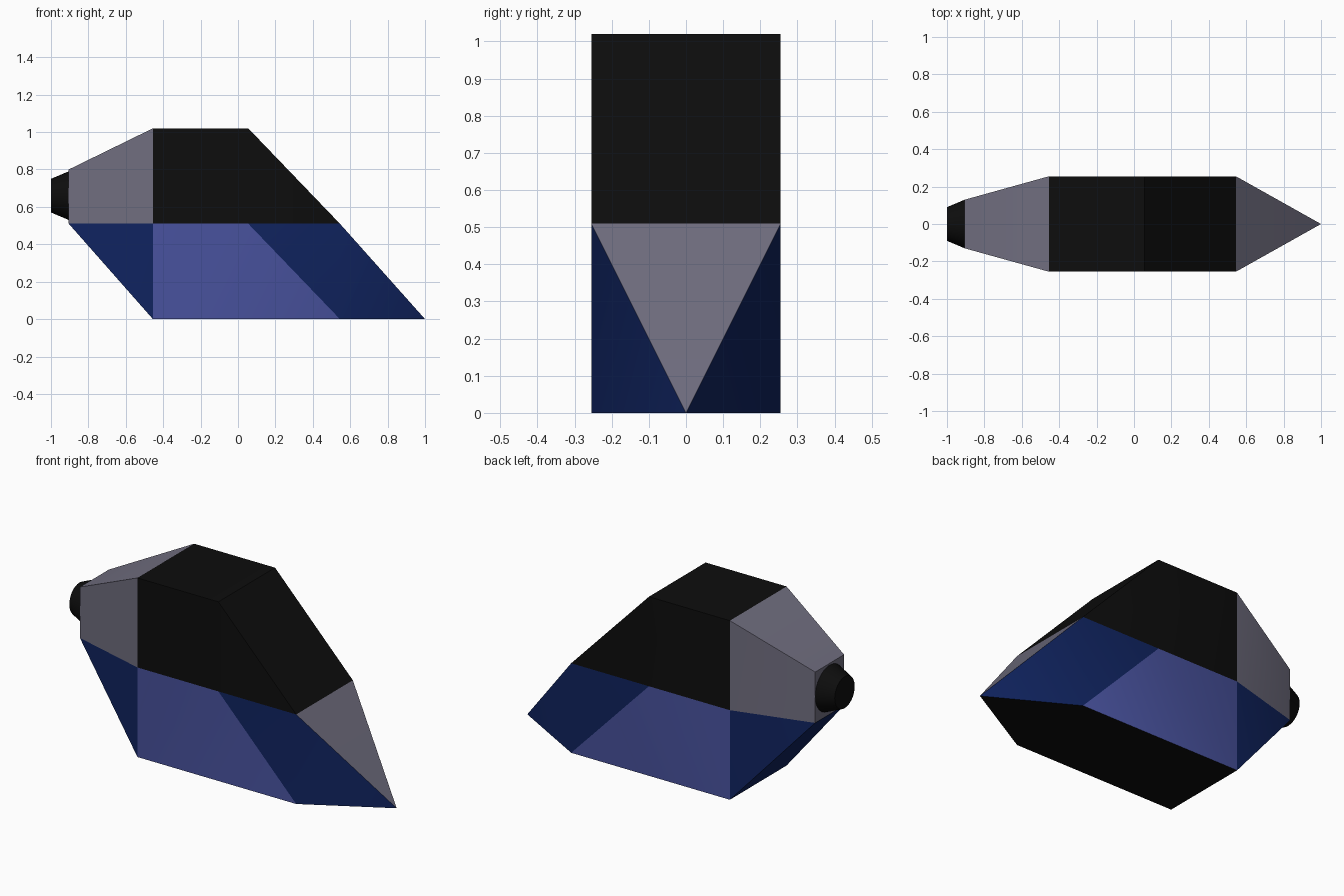
import bpy, bmesh, math

cube = bpy.data.objects.get("Cube")
if cube:
    bpy.data.objects.remove(cube, do_unlink=True)


def material(name, rgb):
    m = bpy.data.materials.new(name)
    m.use_nodes = True
    m.diffuse_color = (*rgb, 1)
    m.node_tree.nodes["Principled BSDF"].inputs["Base Color"].default_value = (*rgb, 1)
    return m


MATS = {
    "black": material("black", (0.004, 0.004, 0.004)),
    "grey": material("warm grey", (0.16, 0.153, 0.21)),
    "navy": material("dark blue", (0.005, 0.017, 0.115)),
    "blue": material("light blue", (0.065, 0.084, 0.34)),
}
SLOTS = list(MATS)


def finish(bm, name, slots, angle):
    bmesh.ops.recalc_face_normals(bm, faces=bm.faces)
    mesh = bpy.data.meshes.new(name)
    bm.to_mesh(mesh)
    bm.free()
    for s in slots:
        mesh.materials.append(MATS[s])
    ob = bpy.data.objects.new(name, mesh)
    bpy.context.collection.objects.link(ob)
    bpy.ops.object.select_all(action="DESELECT")
    ob.select_set(True)
    bpy.context.view_layer.objects.active = ob
    bpy.ops.object.shade_smooth_by_angle(angle=math.radians(angle))
    return ob


# Hull corners: x, half width, z
BELT, ROOF, HALF = 0.51, 1.02, 0.255
POINTS = {
    "tail_low": (-0.905, 0.13, BELT),
    "tail_top": (-0.905, 0.13, 0.80),
    "keel_back": (-0.455, HALF, 0),
    "belt_back": (-0.455, HALF, BELT),
    "roof_back": (-0.455, HALF, ROOF),
    "roof_front": (0.055, HALF, ROOF),
    "belt_mid": (0.055, HALF, BELT),
    "belt_front": (0.545, HALF, BELT),
    "keel_front": (0.545, HALF, 0),
}

# Side panels, repeated on both sides
SIDES = [
    ("grey", "tail_low belt_back roof_back tail_top"),
    ("navy", "tail_low keel_back belt_back"),
    ("blue", "keel_back keel_front belt_mid belt_back"),
    ("navy", "keel_front belt_front belt_mid"),
    ("navy", "keel_front tip belt_front"),
    ("black", "belt_back belt_mid belt_front roof_front roof_back"),
]

# Panels spanning from one side to the other
STRIPS = [
    ("grey", "tail_low", "tail_top"),
    ("grey", "tail_top", "roof_back"),
    ("black", "roof_back", "roof_front"),
    ("black", "roof_front", "belt_front"),
    ("grey", "belt_front", "tip"),
    ("black", "tip", "keel_front"),
    ("black", "keel_front", "keel_back"),
    ("navy", "keel_back", "tail_low"),
]

bm = bmesh.new()
tip = bm.verts.new((1, 0, 0))
sides = []
for s in (-1, 1):
    verts = {n: bm.verts.new((x, s * y, z)) for n, (x, y, z) in POINTS.items()}
    verts["tip"] = tip
    sides.append(verts)


def panel(colour, verts):
    bm.faces.new(list(dict.fromkeys(verts))).material_index = SLOTS.index(colour)


for verts in sides:
    for colour, names in SIDES:
        panel(colour, [verts[n] for n in names.split()])
right, left = sides
for colour, a, b in STRIPS:
    panel(colour, [right[a], right[b], left[b], left[a]])
finish(bm, "hull", SLOTS, 30)

# Tapered round nozzle on the tail
bm = bmesh.new()
bmesh.ops.create_cone(bm, cap_ends=True, segments=32, radius1=0.13, radius2=0.09, depth=0.095)
nozzle = finish(bm, "tail_nozzle", ["black"], 30)
nozzle.rotation_euler = (0, -math.pi / 2, 0)
nozzle.location = (-0.9525, 0, 0.66)
